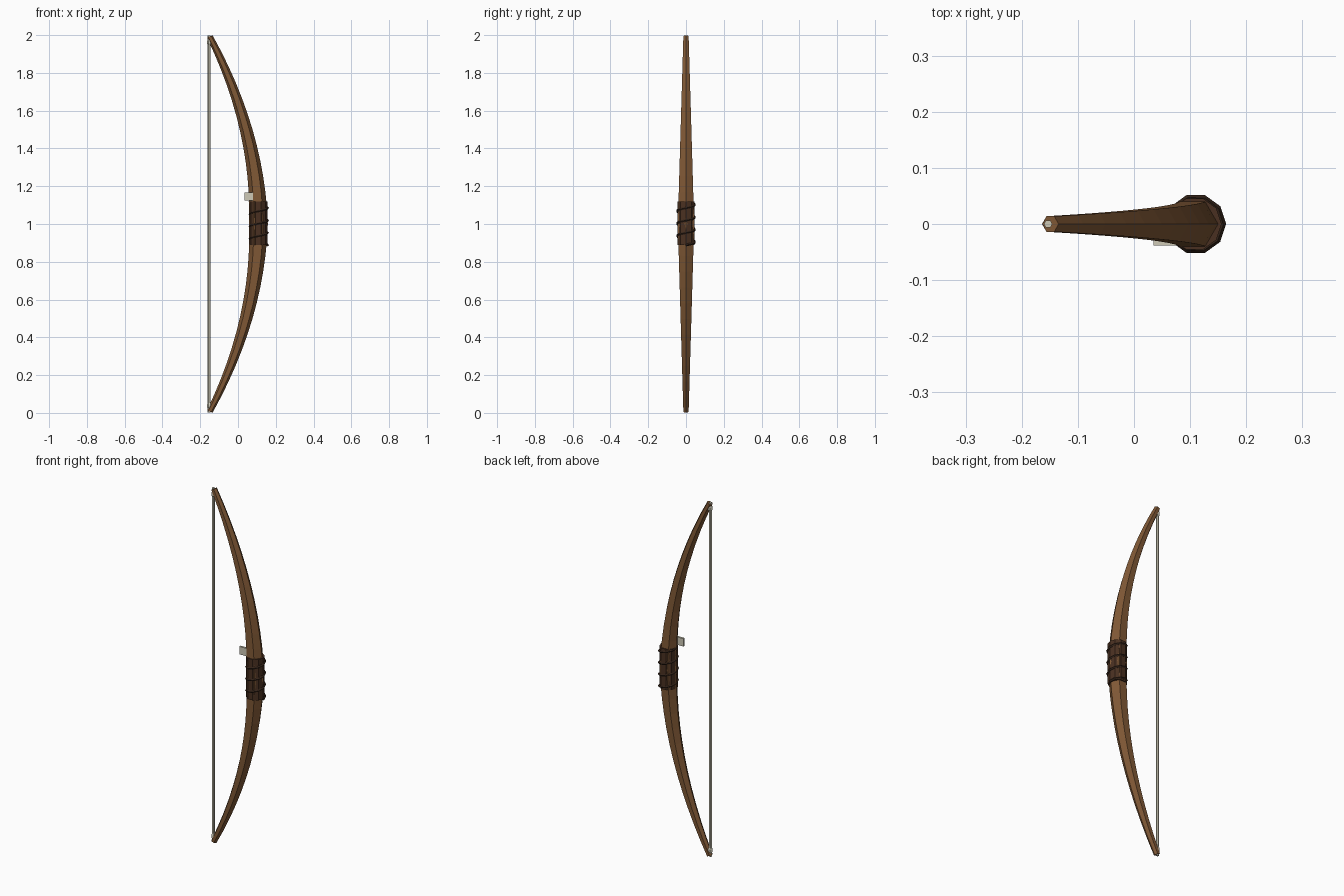
import bpy, bmesh, math
from mathutils import Vector

if "Cube" in bpy.data.objects:
    bpy.data.objects.remove(bpy.data.objects["Cube"])

def material(name, rgb):
    m = bpy.data.materials.new(name)
    m.diffuse_color = (*rgb, 1)
    m.use_nodes = True
    m.node_tree.nodes["Principled BSDF"].inputs["Base Color"].default_value = m.diffuse_color
    return m

WOOD = material("brown wood", (0.215, 0.098, 0.036))
LEATHER = material("dark leather", (0.068, 0.030, 0.015))
CORD = material("dark brown cord", (0.036, 0.018, 0.010))
STRING = material("pale string", (0.62, 0.59, 0.47))

def sweep(name, path, radii, sides, mat, side_axis, phase=0.0):
    """Flat-faced tube along a path; side_axis(i) gives a rough sideways direction."""
    bm = bmesh.new()
    rings = []
    n = len(path)
    for i, p in enumerate(path):
        t = (path[min(i + 1, n - 1)] - path[max(i - 1, 0)]).normalized()
        u = side_axis(i)
        u = (u - t * u.dot(t)).normalized()
        v = t.cross(u)
        rings.append([bm.verts.new(p + radii[i] * (u * math.cos(a) + v * math.sin(a)))
                      for a in (phase + 2 * math.pi * k / sides for k in range(sides))])
    for r0, r1 in zip(rings, rings[1:]):
        for k in range(sides):
            j = (k + 1) % sides
            bm.faces.new((r0[k], r0[j], r1[j], r1[k]))
    bm.faces.new(rings[0][::-1])
    bm.faces.new(rings[-1])
    bmesh.ops.recalc_face_normals(bm, faces=bm.faces)
    me = bpy.data.meshes.new(name)
    bm.to_mesh(me)
    bm.free()
    me.materials.append(mat)
    ob = bpy.data.objects.new(name, me)
    bpy.context.collection.objects.link(ob)
    return ob

X = Vector((1, 0, 0))
CX, TIP_X, HALF = 0.108, -0.149, 0.992

# Bow stave: six-sided parabolic arc, tapering from the grip to both tips
N = 24
ts = [-1 + 2 * i / N for i in range(N + 1)]
stave = [Vector((CX + (TIP_X - CX) * t * t, 0, 1 + HALF * t)) for t in ts]
sweep("bow_stave", stave, [0.050 - 0.034 * abs(t) for t in ts], 6, WOOD, lambda i: X)

# Leather grip sleeve
sweep("grip_sleeve", [Vector((CX, 0, z)) for z in (0.89, 1.0, 1.12)],
      [0.048] * 3, 10, LEATHER, lambda i: X)

# Cord wound round the grip, ten segments per turn
TURNS, STEP = 3.5, 10
count = int(TURNS * STEP) + 1
angles = [2 * math.pi * i / STEP for i in range(count)]
coil = [Vector((CX + 0.002 + 0.047 * math.cos(a), 0.047 * math.sin(a),
                0.888 + 0.23 * i / (count - 1))) for i, a in enumerate(angles)]
sweep("grip_cord", coil, [0.007] * count, 5, CORD,
      lambda i: Vector((math.cos(angles[i]), math.sin(angles[i]), 0)))

# Bowstring
SX = -0.153
sweep("bowstring", [Vector((SX, 0, 0.003)), Vector((SX, 0, 1.997))],
      [0.0075] * 2, 6, STRING, lambda i: X)

# String knots at both tips
for label, z in (("lower", 0.037), ("upper", 1.963)):
    sweep(label + "_string_knot",
          [Vector((SX + 0.002, 0, z + d)) for d in (-0.016, -0.007, 0.007, 0.016)],
          [0.007, 0.013, 0.013, 0.007], 6, STRING, lambda i: X)

# Arrow rest plate on the front side above the grip
bpy.ops.mesh.primitive_cube_add(size=1, location=(0.057, -0.032, 1.146))
rest = bpy.context.object
rest.name = "arrow_rest"
rest.scale = (0.044, 0.012, 0.044)
rest.data.materials.append(STRING)
